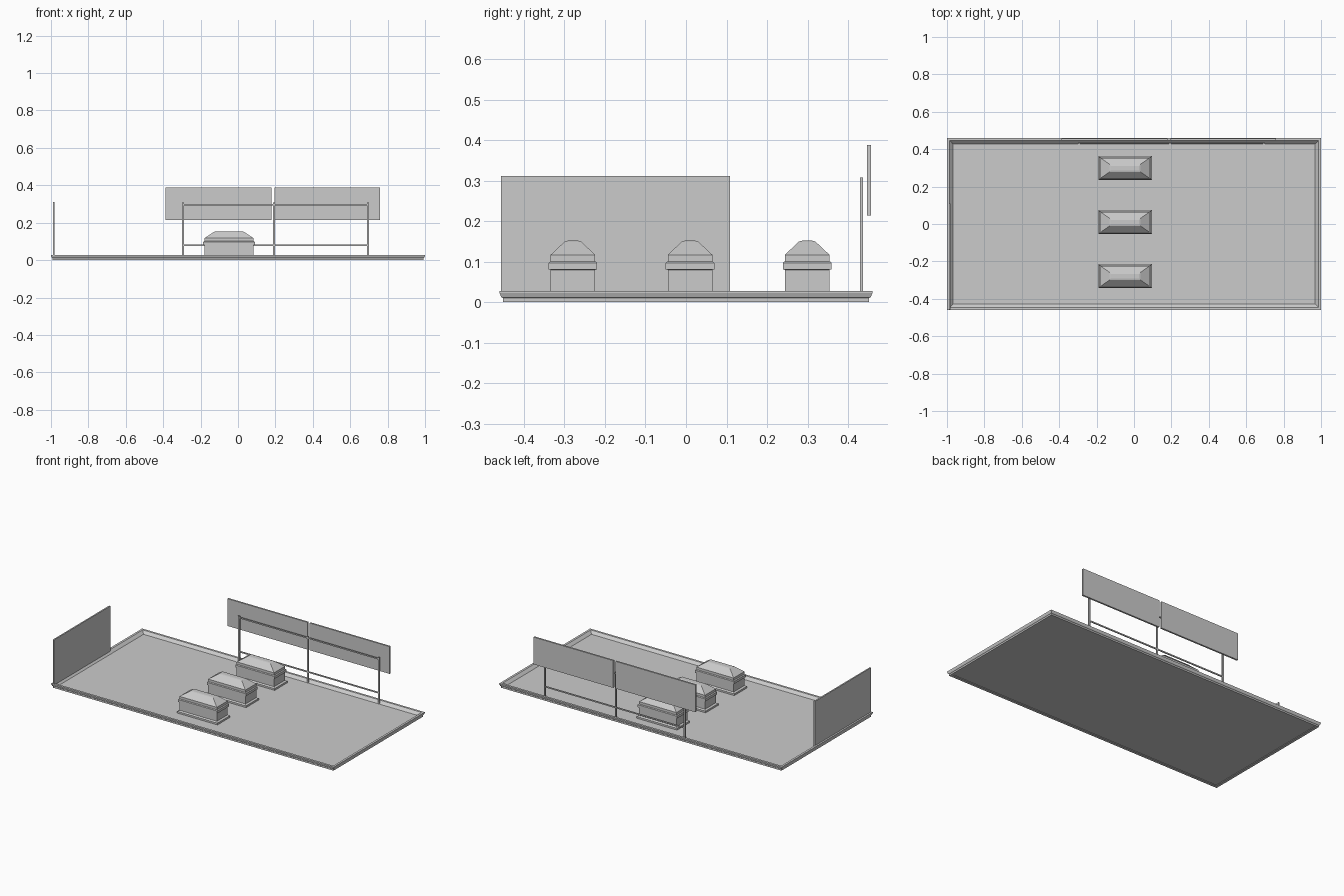
import bpy, bmesh

if "Cube" in bpy.data.objects:
    bpy.data.objects.remove(bpy.data.objects["Cube"])


def loft(name, loops, loc=(0, 0, 0), close=False):
    """Stack rectangular loops (half x, half y, z); cap ends or close as a ring."""
    bm = bmesh.new()
    rings = [[bm.verts.new((sx * hx, sy * hy, z))
              for sx, sy in ((-1, -1), (1, -1), (1, 1), (-1, 1))]
             for hx, hy, z in loops]
    pairs = list(zip(rings, rings[1:]))
    if close:
        pairs.append((rings[-1], rings[0]))
    for a, b in pairs:
        for i in range(4):
            j = (i + 1) % 4
            bm.faces.new((a[i], a[j], b[j], b[i]))
    if not close:
        bm.faces.new(rings[0])
        bm.faces.new(rings[-1])
    bmesh.ops.recalc_face_normals(bm, faces=bm.faces)
    me = bpy.data.meshes.new(name)
    bm.to_mesh(me)
    bm.free()
    ob = bpy.data.objects.new(name, me)
    ob.location = loc
    bpy.context.collection.objects.link(ob)
    return ob


def box(name, x0, x1, y0, y1, z0, z1):
    hx, hy = (x1 - x0) / 2, (y1 - y0) / 2
    return loft(name, [(hx, hy, z0), (hx, hy, z1)], ((x0 + x1) / 2, (y0 + y1) / 2, 0))


# tray floor and moulded rim (profile: inset from the outer edge, height)
X, Y = 1.0, 0.46
box("floor_slab", -0.975, 0.975, -0.435, 0.435, 0.003, 0.011)
rim = [(0.026, 0.0), (0.008, 0.0), (0.008, 0.010), (0.004, 0.013), (0.0, 0.023),
       (0.0, 0.028), (0.014, 0.028), (0.018, 0.024), (0.032, 0.010)]
loft("tray_rim", [(X - d, Y - d, z) for d, z in rim], close=True)

# three stepped chests with hipped lids
chest = [(0.143, 0.064, 0.011), (0.143, 0.064, 0.022), (0.132, 0.055, 0.028),
         (0.132, 0.055, 0.080), (0.138, 0.060, 0.081), (0.138, 0.060, 0.097),
         (0.135, 0.057, 0.100), (0.132, 0.055, 0.101), (0.132, 0.055, 0.117),
         (0.082, 0.020, 0.150), (0.076, 0.012, 0.152)]
for i, y in enumerate((-0.279, 0.010, 0.299)):
    loft(f"chest_{i + 1}", chest, (-0.048, y, 0))

# side screen
box("side_screen", -0.989, -0.980, -0.457, 0.109, 0.018, 0.311)

# rear frame
for i, x in enumerate((-0.295, 0.193, 0.695)):
    box(f"frame_post_{i + 1}", x - 0.005, x + 0.005, 0.429, 0.437, 0.010, 0.308)
for i, z in enumerate((0.080, 0.297)):
    box(f"frame_rail_{i + 1}", -0.295, 0.695, 0.430, 0.436, z - 0.004, z + 0.004)

# rear boards
for i, x in enumerate((-0.387, 0.195)):
    box(f"rear_board_{i + 1}", x, x + 0.565, 0.446, 0.457, 0.214, 0.388)
